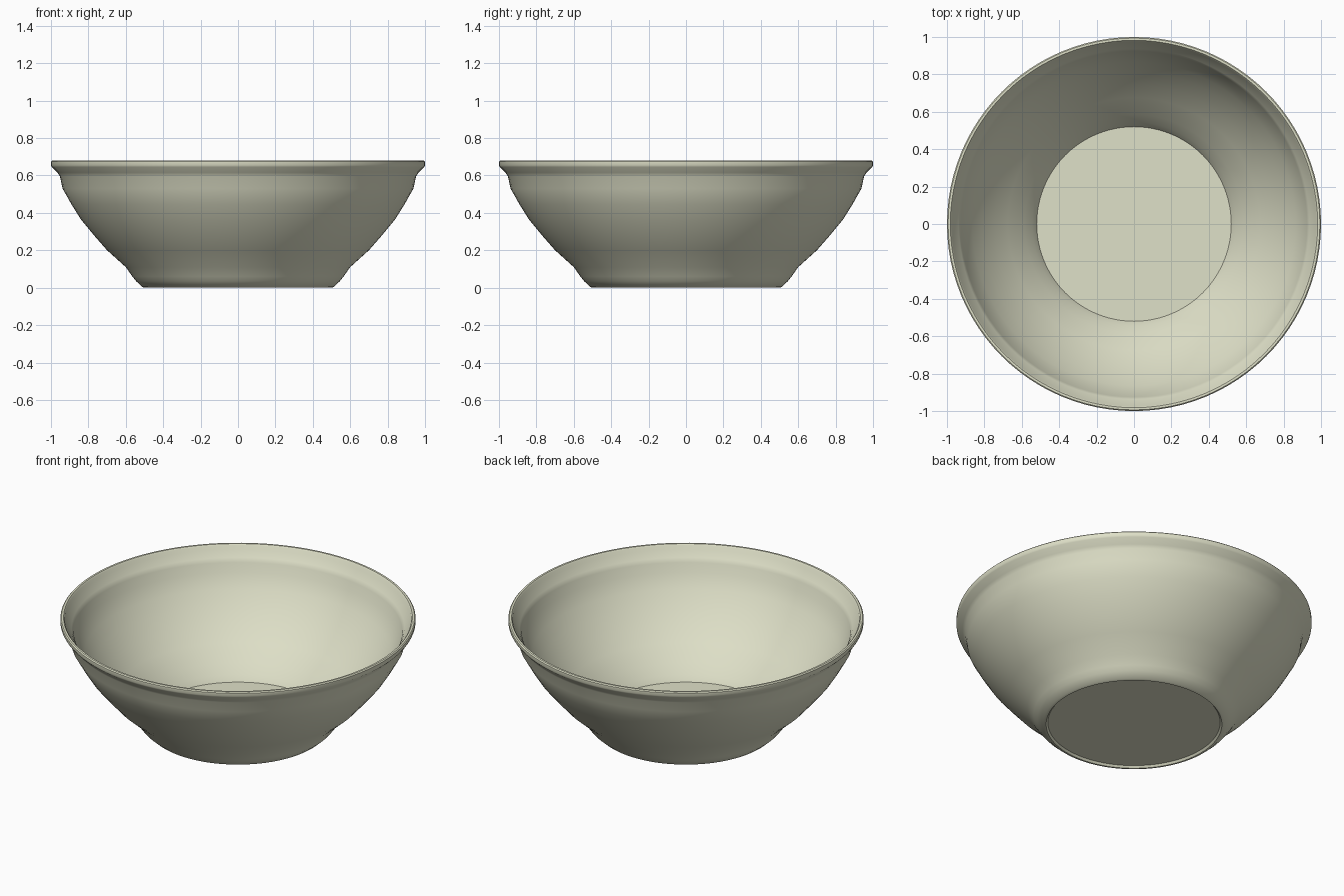
import bpy, bmesh, math

if "Cube" in bpy.data.objects:
    bpy.data.objects.remove(bpy.data.objects["Cube"])

SEGMENTS = 96

# Half cross-section (radius, height): underside, outer wall, lip, inner wall, floor
PROFILE = [
    (0.0, 0.012), (0.485, 0.012), (0.495, 0.0), (0.51, 0.003),      # recessed underside and foot
    (0.545, 0.035), (0.565, 0.06), (0.60, 0.11),                    # foot flare
    (0.70, 0.20), (0.77, 0.28), (0.84, 0.365), (0.89, 0.445),       # outer wall
    (0.938, 0.53), (0.952, 0.595), (0.965, 0.615), (0.995, 0.645),  # shoulder under the lip
    (1.0, 0.655), (1.0, 0.674), (0.994, 0.68), (0.982, 0.68),       # rolled lip
    (0.975, 0.672), (0.97, 0.652), (0.937, 0.615), (0.925, 0.59),
    (0.912, 0.535), (0.865, 0.455), (0.815, 0.375), (0.745, 0.29),  # inner wall
    (0.675, 0.21), (0.585, 0.125), (0.545, 0.07), (0.525, 0.045),
    (0.52, 0.035), (0.0, 0.035),                                    # floor
]


def lathe(name, profile, segments):
    bm = bmesh.new()
    verts = [bm.verts.new((r, 0, z)) for r, z in profile]
    edges = [bm.edges.new(pair) for pair in zip(verts, verts[1:])]
    bmesh.ops.spin(bm, geom=verts + edges, cent=(0, 0, 0), axis=(0, 0, 1),
                   angle=math.tau, steps=segments, use_merge=False)
    bmesh.ops.remove_doubles(bm, verts=bm.verts, dist=0.0005)
    bmesh.ops.recalc_face_normals(bm, faces=bm.faces)
    mesh = bpy.data.meshes.new(name)
    bm.to_mesh(mesh)
    bm.free()
    obj = bpy.data.objects.new(name, mesh)
    bpy.context.collection.objects.link(obj)
    return obj


# Bowl
bowl = lathe("bowl", PROFILE, SEGMENTS)
cream = bpy.data.materials.new("cream_glaze")
cream.diffuse_color = (0.74, 0.75, 0.58, 1)
cream.use_nodes = True
cream.node_tree.nodes["Principled BSDF"].inputs["Base Color"].default_value = cream.diffuse_color
bowl.data.materials.append(cream)

bpy.context.view_layer.objects.active = bowl
bowl.select_set(True)
bpy.ops.object.shade_smooth_by_angle(angle=math.radians(35))
